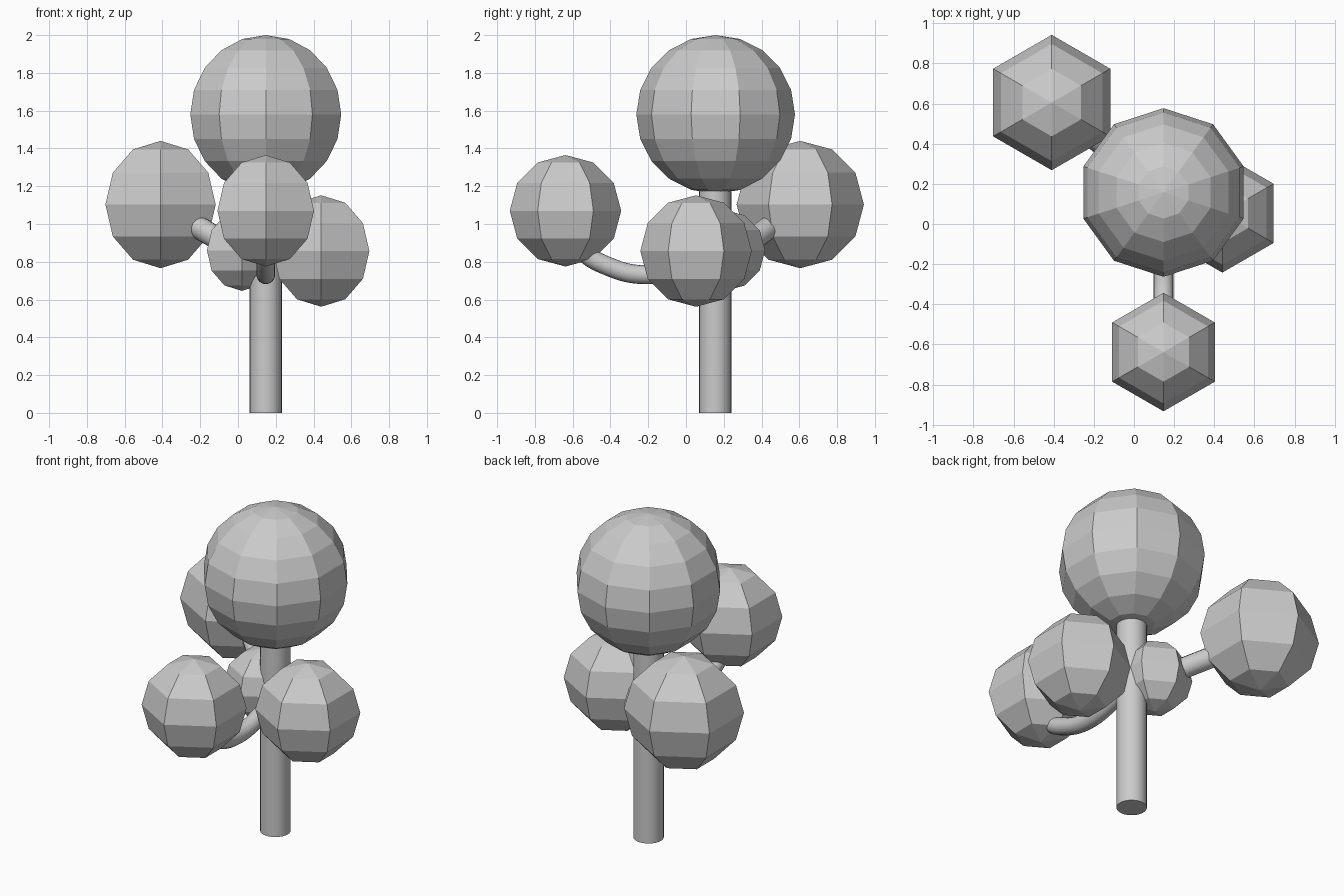
import bpy
import math
from mathutils import Vector

cube = bpy.data.objects.get("Cube")
if cube:
    bpy.data.objects.remove(cube, do_unlink=True)

# One plain grey for the whole tree
GREY = (0.6, 0.6, 0.6, 1.0)
grey = bpy.data.materials.new("plain_grey")
grey.use_nodes = True
grey.diffuse_color = GREY
bsdf = next(n for n in grey.node_tree.nodes if n.type == 'BSDF_PRINCIPLED')
bsdf.inputs["Base Color"].default_value = GREY

TRUNK = Vector((0.147, 0.155, 0))


def finish(name):
    obj = bpy.context.object
    obj.name = name
    obj.data.materials.append(grey)
    return obj


def foliage(name, centre, radius, sides):
    """Faceted ball with as many rings as sides."""
    bpy.ops.mesh.primitive_uv_sphere_add(
        segments=sides, ring_count=sides, radius=radius, location=centre)
    finish(name)


def branch(name, points, radius):
    """Smooth round tube through the points."""
    curve = bpy.data.curves.new(name, 'CURVE')
    curve.dimensions = '3D'
    curve.bevel_depth = radius
    curve.bevel_resolution = 6
    curve.use_fill_caps = True
    spline = curve.splines.new('BEZIER')
    spline.bezier_points.add(len(points) - 1)
    for knot, point in zip(spline.bezier_points, points):
        knot.co = point
        knot.handle_left_type = knot.handle_right_type = 'AUTO'
    obj = bpy.data.objects.new(name, curve)
    bpy.context.collection.objects.link(obj)
    curve.materials.append(grey)


# Trunk, ending inside the crown
height = 1.4
bpy.ops.mesh.primitive_cylinder_add(
    vertices=32, radius=0.085, depth=height,
    location=TRUNK + Vector((0, 0, height / 2)))
finish("trunk")
bpy.ops.object.shade_smooth_by_angle(angle=math.radians(40))

# Foliage balls
foliage("crown", (0.147, 0.157, 1.58), 0.42, 10)
foliage("back_foliage", (-0.41, 0.605, 1.103), 0.337, 6)
foliage("front_foliage", (0.147, -0.638, 1.07), 0.295, 6)
foliage("left_foliage", (0.44, 0.053, 0.857), 0.295, 6)
foliage("small_foliage", (0.021, 0.205, 0.86), 0.214, 6)

# Branches
front_path = [(0.155, 0.83), (0.0, 0.768), (-0.23, 0.732),
              (-0.41, 0.775), (-0.55, 0.86), (-0.62, 0.98)]
branch("front_branch", [(TRUNK.x, y, z) for y, z in front_path], 0.05)
branch("back_branch", [TRUNK + Vector((0, 0, 0.77)), (-0.38, 0.58, 1.085)], 0.06)
